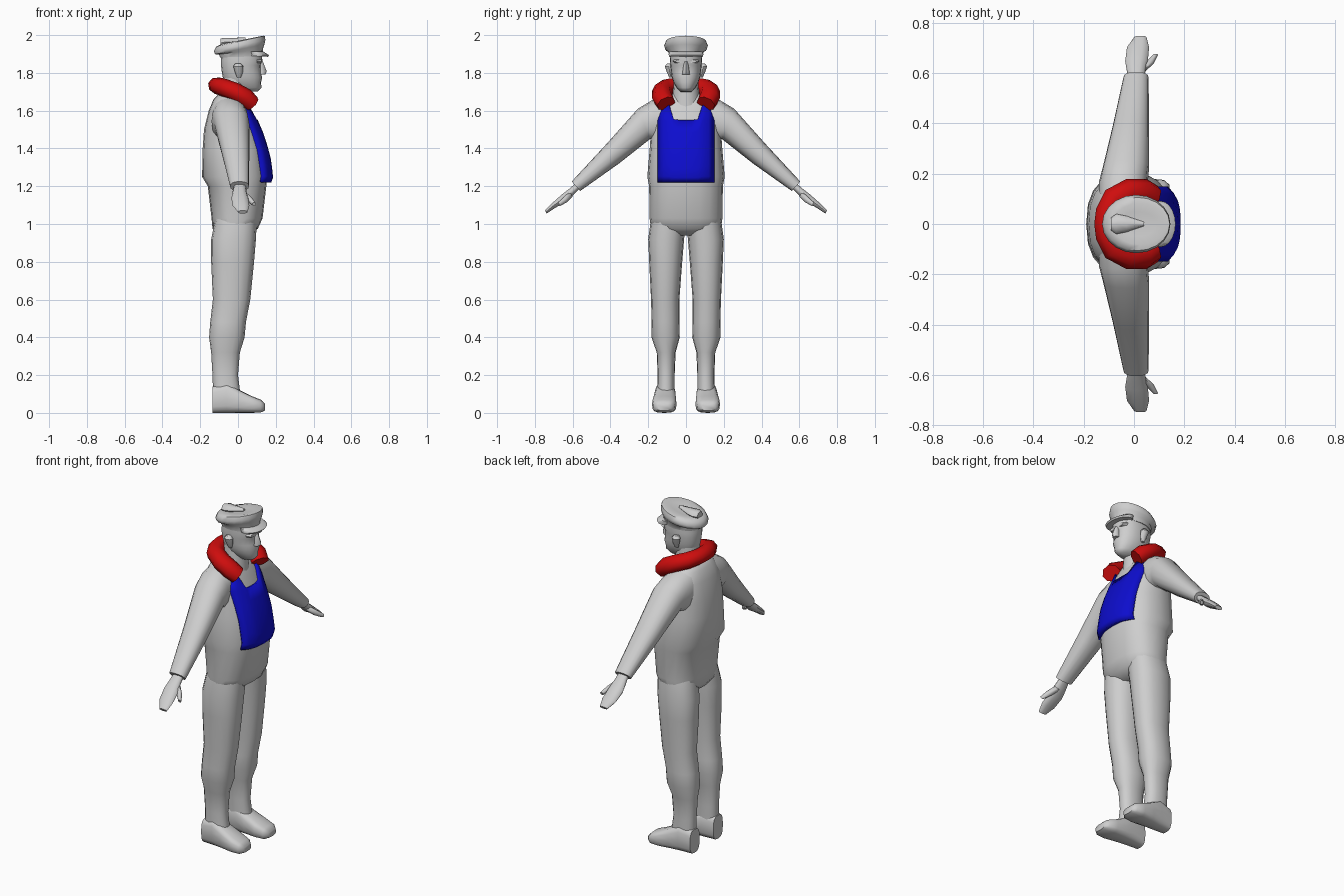
import bpy, bmesh, math
from mathutils import Vector as V


def material(name, rgb):
    m = bpy.data.materials.new(name)
    m.diffuse_color = (*rgb, 1)
    return m


GREY = material("light grey", (0.62, 0.62, 0.62))
RED = material("red", (0.62, 0.004, 0.004))
BLUE = material("blue", (0.004, 0.004, 0.62))


def finish(name, bm, mat, mirror=False, angle=50, closed=True):
    if closed:
        bmesh.ops.recalc_face_normals(bm, faces=bm.faces)
    me = bpy.data.meshes.new(name)
    bm.to_mesh(me)
    bm.free()
    me.materials.append(mat)
    ob = bpy.data.objects.new(name, me)
    bpy.context.collection.objects.link(ob)
    if mirror:
        ob.modifiers.new("mirror", "MIRROR").use_axis = (False, True, False)
    bpy.ops.object.select_all(action="DESELECT")
    ob.select_set(True)
    bpy.context.view_layer.objects.active = ob
    bpy.ops.object.shade_smooth_by_angle(angle=math.radians(angle))
    return ob


def loft(name, rings, mat=GREY, n=16, p=1.0, **kw):
    """Skin closed rings given as (centre, half axis u, half axis v)."""
    bm = bmesh.new()
    loops = []
    for c, u, v in rings:
        loop = []
        for i in range(n):
            a = math.tau * i / n
            ca, sa = math.cos(a), math.sin(a)
            ca = math.copysign(abs(ca) ** p, ca)
            sa = math.copysign(abs(sa) ** p, sa)
            loop.append(bm.verts.new(c + u * ca + v * sa))
        loops.append(loop)
    for a, b in zip(loops, loops[1:]):
        for i in range(n):
            j = (i + 1) % n
            bm.faces.new((a[i], a[j], b[j], b[i]))
    bm.faces.new(loops[0])
    bm.faces.new(loops[-1])
    return finish(name, bm, mat, **kw)


def level(z, x0, x1, y0, y1, slope=0.0):
    """Horizontal ring, optionally rising towards +x."""
    r = (x1 - x0) / 2
    return V(((x0 + x1) / 2, (y0 + y1) / 2, z)), V((r, 0, r * slope)), V((0, (y1 - y0) / 2, 0))


def across(top, bottom, x0, x1):
    """Limb ring from its upper and lower (y, z) points and x extent."""
    t, b = V((0, *top)), V((0, *bottom))
    return (t + b) / 2 + V(((x0 + x1) / 2, 0, 0)), V(((x1 - x0) / 2, 0, 0)), (t - b) / 2


def upright(x, y0, y1, z0, z1):
    """Ring facing along x."""
    return V((x, (y0 + y1) / 2, (z0 + z1) / 2)), V((0, (y1 - y0) / 2, 0)), V((0, 0, (z1 - z0) / 2))


# Torso
loft("torso", [level(z, x0, x1, -w, w) for z, x0, x1, w in (
    (0.94, -0.11, 0.06, 0.11), (0.975, -0.135, 0.105, 0.185), (1.03, -0.14, 0.13, 0.193),
    (1.2, -0.16, 0.15, 0.195), (1.25, -0.19, 0.155, 0.205), (1.4, -0.187, 0.14, 0.192),
    (1.5, -0.18, 0.11, 0.185), (1.6, -0.155, 0.07, 0.18), (1.66, -0.13, 0.04, 0.14),
    (1.69, -0.10, 0.02, 0.09))], p=0.82, n=20)

# Legs
loft("legs", [level(*r) for r in (
    (0.04, -0.13, 0.02, 0.06, 0.155), (0.2, -0.135, 0.0, 0.06, 0.15),
    (0.32, -0.142, 0.01, 0.055, 0.155), (0.4, -0.153, 0.035, 0.033, 0.183),
    (0.48, -0.147, 0.042, 0.035, 0.182), (0.6, -0.133, 0.065, 0.035, 0.185),
    (0.8, -0.142, 0.085, 0.02, 0.195), (0.92, -0.142, 0.095, 0.01, 0.2),
    (1.03, -0.12, 0.1, 0.0, 0.185))], p=0.88, mirror=True)

# Shoes
loft("shoes", [upright(*r) for r in (
    (-0.135, 0.065, 0.155, 0, 0.14), (-0.06, 0.055, 0.165, 0, 0.16), (0.0, 0.052, 0.172, 0, 0.125),
    (0.07, 0.05, 0.18, 0, 0.09), (0.12, 0.058, 0.175, 0.002, 0.07),
    (0.142, 0.08, 0.155, 0.012, 0.05))], p=0.65, mirror=True)

# Sleeves, hands and thumbs
loft("sleeves", [across(*r) for r in (
    ((0.08, 1.68), (0.10, 1.43), -0.14, 0.05), ((0.18, 1.655), (0.15, 1.43), -0.14, 0.055),
    ((0.255, 1.61), (0.19, 1.45), -0.125, 0.06), ((0.42, 1.425), (0.355, 1.32), -0.085, 0.06),
    ((0.605, 1.225), (0.56, 1.175), -0.042, 0.058))], p=0.88, mirror=True)
loft("hands", [across(*r) for r in (
    ((0.575, 1.225), (0.555, 1.195), -0.02, 0.04), ((0.615, 1.19), (0.595, 1.155), -0.028, 0.045),
    ((0.66, 1.155), (0.635, 1.118), -0.035, 0.055), ((0.71, 1.11), (0.695, 1.083), -0.028, 0.06),
    ((0.748, 1.072), (0.737, 1.055), 0.0, 0.05))], n=10, p=0.85, mirror=True)
loft("thumbs", [across(*r) for r in (
    ((0.615, 1.175), (0.60, 1.145), 0.01, 0.045), ((0.645, 1.145), (0.63, 1.115), 0.04, 0.078),
    ((0.677, 1.115), (0.668, 1.095), 0.075, 0.096))], n=8, mirror=True)

# Neck and head
loft("neck", [level(1.6, -0.09, 0.06, -0.08, 0.08), level(1.7, -0.08, 0.055, -0.068, 0.068),
              level(1.8, -0.08, 0.05, -0.065, 0.065)])
loft("head", [level(z, x0, x1, -w, w, s) for z, x0, x1, w, s in (
    (1.70, 0.0, 0.105, 0.03, 0.05), (1.722, -0.04, 0.124, 0.05, 0.0),
    (1.75, -0.07, 0.122, 0.066, 0), (1.775, -0.08, 0.128, 0.074, 0), (1.80, -0.085, 0.122, 0.078, 0),
    (1.84, -0.09, 0.12, 0.083, 0), (1.865, -0.09, 0.13, 0.085, 0),
    (1.92, -0.085, 0.12, 0.083, 0))], p=0.9, n=20)
loft("nose", [level(1.792, 0.1, 0.145, -0.02, 0.02), level(1.808, 0.1, 0.152, -0.018, 0.018),
              level(1.86, 0.1, 0.132, -0.01, 0.01)], n=8)
loft("brows", [upright(0.10, 0.015, 0.07, 1.85, 1.875), upright(0.124, 0.015, 0.055, 1.852, 1.87)],
     n=8, mirror=True)
loft("ears", [level(1.775, -0.005, 0.015, 0.07, 0.088), level(1.80, -0.015, 0.025, 0.07, 0.1),
              level(1.835, -0.025, 0.028, 0.07, 0.112), level(1.85, -0.015, 0.015, 0.075, 0.1)],
     n=8, mirror=True)

# Cap: band, overhanging crown, peak and the raised fold on top
loft("cap", [level(z, x0, x1, -w, w, s) for z, x0, x1, w, s in (
    (1.885, -0.095, 0.13, 0.088, 0.03), (1.912, -0.1, 0.132, 0.093, 0.12),
    (1.925, -0.122, 0.14, 0.11, 0.2), (1.945, -0.127, 0.145, 0.116, 0.22),
    (1.968, -0.115, 0.142, 0.106, 0.22), (1.975, -0.085, 0.132, 0.082, 0.2),
    (1.968, -0.06, 0.09, 0.05, 0.2))], n=20)
loft("cap_peak", [level(1.888, 0.045, 0.158, -0.09, 0.09, -0.05),
                  level(1.897, 0.045, 0.165, -0.092, 0.092, -0.05),
                  level(1.912, 0.04, 0.135, -0.088, 0.088, 0.0)], n=20)
loft("cap_fold", [upright(-0.092, -0.025, 0.025, 1.935, 1.982), upright(-0.07, -0.04, 0.04, 1.94, 1.986),
                  upright(-0.03, -0.032, 0.032, 1.945, 1.985),
                  upright(0.04, -0.008, 0.008, 1.96, 1.988)], n=8)

# Collar: thick tube, open at the front
half = [(0.072, 0.105, 1.637, 0.052), (0.04, 0.124, 1.668, 0.056), (-0.02, 0.126, 1.702, 0.054),
        (-0.08, 0.096, 1.724, 0.052), (-0.105, 0.045, 1.731, 0.05)]
path = half + [(-0.11, 0, 1.732, 0.05)] + [(x, -y, z, r) for x, y, z, r in reversed(half)]
pts = [V(q[:3]) for q in path]
rings = []
for i, c in enumerate(pts):
    t = (pts[min(i + 1, len(pts) - 1)] - pts[max(i - 1, 0)]).normalized()
    side = t.cross(V((0.3, 0, 1))).normalized()
    r = path[i][3]
    rings.append((c, side * r, side.cross(t) * r * 0.9))
loft("collar", rings, RED, n=8)

# Bib: curved panel with a square neckline
profile = [(1.22, 0.176), (1.25, 0.187), (1.37, 0.17), (1.5, 0.128), (1.6, 0.082), (1.66, 0.055)]


def bib_x(z):
    for (z0, a), (z1, b) in zip(profile, profile[1:]):
        if z <= z1:
            return a + (b - a) * (z - z0) / (z1 - z0)
    return profile[-1][1]


bm = bmesh.new()
right = [(0.03, 1.55), (0.065, 1.555), (0.09, 1.63), (0.12, 1.63), (0.15, 1.63)]
cols = [(-y, t) for y, t in reversed(right)] + [(0, 1.55)] + right
steps = (0, 0.08, 0.22, 0.4, 0.6, 0.8, 1)
grid = []
for y, top in cols:
    zs = [1.22 + (top - 1.22) * f for f in steps]
    grid.append([bm.verts.new((bib_x(z) - 0.052 * (abs(y) / 0.15) ** 3, y, z)) for z in zs])
for a, b in zip(grid, grid[1:]):
    for k in range(len(steps) - 1):
        bm.faces.new((a[k], b[k], b[k + 1], a[k + 1]))
bib = finish("bib", bm, BLUE, closed=False)
solid = bib.modifiers.new("thickness", "SOLIDIFY")
solid.thickness, solid.offset = 0.04, -1
